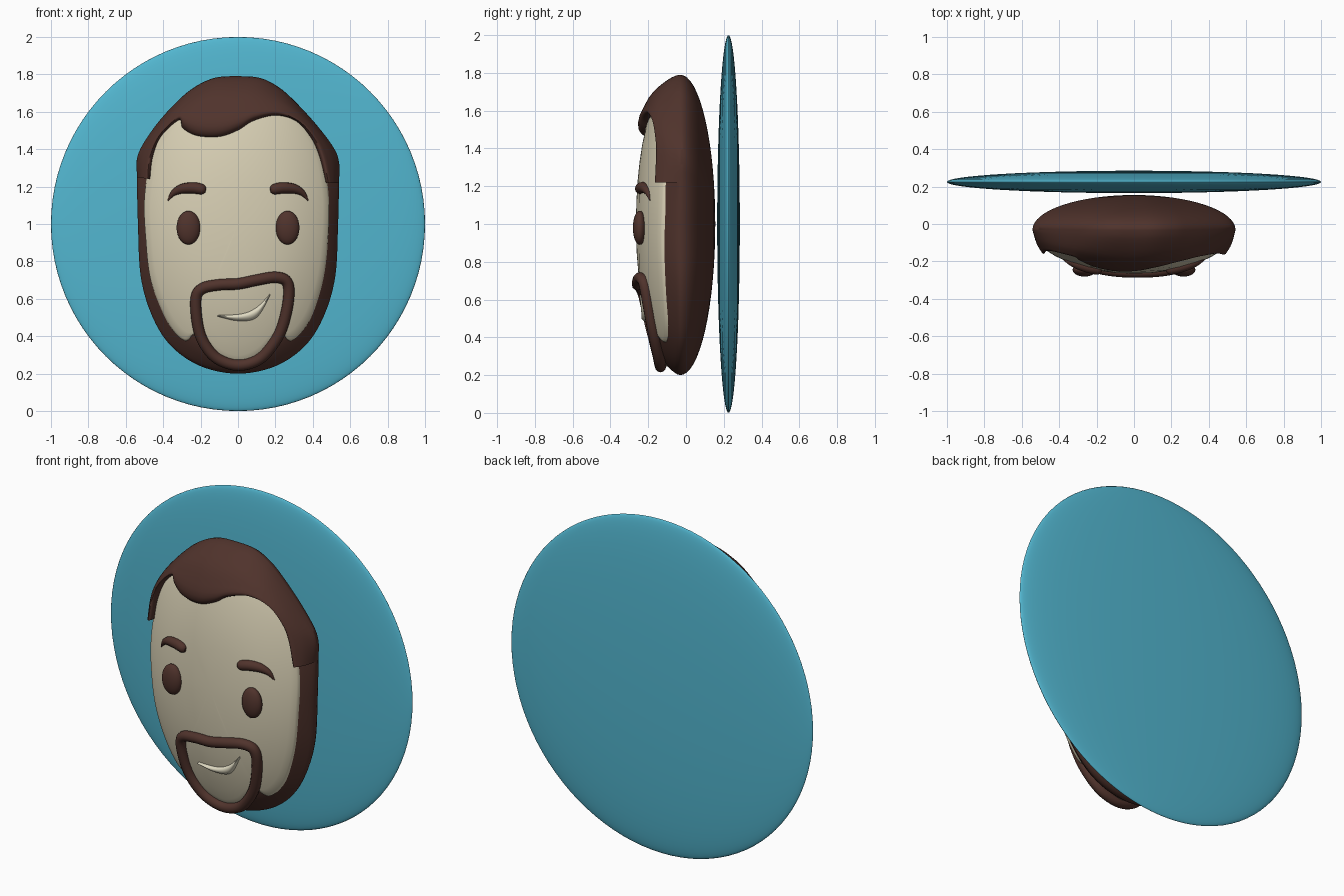
import bpy, bmesh, math
from mathutils import Vector

cube = bpy.data.objects.get("Cube")
if cube:
    bpy.data.objects.remove(cube)


def material(name, rgb):
    m = bpy.data.materials.new(name)
    m.use_nodes = True
    m.diffuse_color = (*rgb, 1)
    m.node_tree.nodes["Principled BSDF"].inputs["Base Color"].default_value = (*rgb, 1)
    return m


BLUE = material("sky blue", (0.085, 0.47, 0.63))
BROWN = material("dark brown", (0.08, 0.033, 0.025))
SKIN = material("pale skin", (0.69, 0.63, 0.46))
TEETH = material("ivory", (0.74, 0.70, 0.54))


def finish(ob, mat, angle=60):
    ob.data.materials.clear()
    ob.data.materials.append(mat)
    bpy.ops.object.select_all(action='DESELECT')
    ob.select_set(True)
    bpy.context.view_layer.objects.active = ob
    bpy.ops.object.shade_smooth_by_angle(angle=math.radians(angle))


def surface(name, rows, mat, closed_rows=False):
    """Skin rows of points with quads: rings, or open strips wrapped round."""
    bm = bmesh.new()
    grid = [[bm.verts.new(p) for p in r] for r in rows]
    n, m = len(grid), len(grid[0])
    for i in range(n if closed_rows else n - 1):
        for j in range(m - 1 if closed_rows else m):
            a, b, k = grid[i], grid[(i + 1) % n], (j + 1) % m
            bm.faces.new((a[j], a[k], b[k], b[j]))
    if closed_rows:
        bm.faces.new([r[0] for r in grid])
        bm.faces.new([r[-1] for r in grid])
    bmesh.ops.remove_doubles(bm, verts=bm.verts, dist=0.0003)
    bmesh.ops.recalc_face_normals(bm, faces=bm.faces)
    me = bpy.data.meshes.new(name)
    bm.to_mesh(me)
    bm.free()
    ob = bpy.data.objects.new(name, me)
    bpy.context.collection.objects.link(ob)
    finish(ob, mat)
    return ob


def spline(pts, closed=False, steps=8):
    """Smooth curve through a few points."""
    p = [Vector(q) for q in pts]
    n = len(p)
    get = (lambda i: p[i % n]) if closed else (lambda i: p[max(0, min(n - 1, i))])
    out = []
    for i in range(n if closed else n - 1):
        a, b, c, d = (get(i + k) for k in (-1, 0, 1, 2))
        for s in range(steps):
            t = s / steps
            out.append(0.5 * (2 * b + (c - a) * t + (2 * a - 5 * b + 4 * c - d) * t * t
                              + (3 * b - a - 3 * c + d) * t ** 3))
    return out if closed else out + [p[-1]]


def front(x, z):
    """Depth of the domed face."""
    q = (x / 0.56) ** 2 + ((z - 1) / 0.86) ** 2
    return -0.265 + 0.12 * q + 0.08 * q * q


def ball(name, loc, size, mat, seg=48):
    bpy.ops.mesh.primitive_uv_sphere_add(segments=seg, ring_count=seg // 2, location=loc)
    ob = bpy.context.object
    ob.name = name
    ob.scale = size
    finish(ob, mat, 180)


def tube(name, pts, radius, mat, closed=False, lift=0.0):
    """Round bar along the face; each point is x, z, thickness."""
    cu = bpy.data.curves.new(name, 'CURVE')
    cu.dimensions = '3D'
    cu.bevel_depth = radius
    cu.bevel_resolution = 4
    cu.use_fill_caps = True
    path = spline(pts, closed)
    sp = cu.splines.new('POLY')
    sp.points.add(len(path) - 1)
    sp.use_cyclic_u = closed
    for pt, (x, z, r) in zip(sp.points, path):
        pt.co = (x, front(x, z) - lift, z, 1)
        pt.radius = r
    ob = bpy.data.objects.new(name, cu)
    bpy.context.collection.objects.link(ob)
    bpy.ops.object.select_all(action='DESELECT')
    ob.select_set(True)
    bpy.context.view_layer.objects.active = ob
    bpy.ops.object.convert(target='MESH')
    finish(bpy.context.object, mat)


# Backing disc
bpy.ops.mesh.primitive_uv_sphere_add(segments=96, ring_count=32, location=(0, 0.225, 1),
                                     rotation=(math.pi / 2, 0, 0))
disc = bpy.context.object
disc.name = "backing_disc"
disc.scale = (1, 1, 0.06)
finish(disc, BLUE, 180)

# Head shell: hair outline, rounded back, domed front
hair_top = [(-0.54, 1.25), (-0.535, 1.37), (-0.46, 1.5), (-0.36, 1.62), (-0.25, 1.72),
            (-0.13, 1.78), (0, 1.79), (0.12, 1.78), (0.22, 1.73), (0.31, 1.65),
            (0.42, 1.53), (0.51, 1.41), (0.54, 1.33), (0.54, 1.22)]
jaw = [(0.535, 1.0), (0.52, 0.72), (0.46, 0.51), (0.36, 0.35), (0.2, 0.24)]
outline = spline(hair_top + jaw + [(0, 0.2)] + [(-x, z) for x, z in reversed(jaw)], True)
MID = Vector((0, 1))
rows = []
for i in range(17):
    a = math.pi / 2 * i / 16
    rows.append([(q.x, -0.03 + 0.185 * math.cos(a), q.y)
                 for q in (MID + (p - MID) * math.sin(a) for p in outline)])
for s in (0.995, 0.98, 0.96, 0.93, 0.89, 0.85, 0.75, 0.6, 0.4, 0.2, 0):
    edge = math.sqrt(1 - (max(0, s - 0.85) / 0.15) ** 2)
    rows.append([(q.x, -0.03 + (front(q.x, q.y) + 0.04) * edge, q.y)
                 for q in (MID + (p - MID) * s for p in outline)])
surface("head_shell", rows, BROWN)

# Face: thin domed patch reaching down to the chin
chin = [(0.48, 0.9), (0.455, 0.7), (0.4, 0.52), (0.34, 0.42), (0.28, 0.375), (0.23, 0.41),
        (0.18, 0.36), (0.1, 0.28)]
brow_line = [(-0.5, 1.15), (-0.45, 1.4), (-0.34, 1.56), (-0.18, 1.57), (0, 1.6),
             (0.18, 1.62), (0.33, 1.57), (0.44, 1.4), (0.485, 1.15)]
face = spline(brow_line + chin + [(0, 0.245)]
              + [(-x - 0.012 * (z > 0.6), z) for x, z in reversed(chin)], True)
rows = []
for s, back in ((1, 0.05), (1, 0.008), (0.985, 0), (0.93, 0), (0.85, 0), (0.7, 0),
                (0.55, 0), (0.4, 0), (0.2, 0), (0, 0)):
    rows.append([(q.x, front(q.x, q.y) + back, q.y)
                 for q in (MID + (p - MID) * s for p in face)])
surface("face", rows, SKIN)


def strip(name, outer, inner, depth, mat, steps=14):
    """Solid between two lines; depth(u, x, z) gives its front."""
    rows = []
    for i in range(steps + 1):
        u = (1 - math.cos(math.pi * i / steps)) / 2
        rows.append([(q.x, depth(u, q.x, q.y), q.y)
                     for q in (a.lerp(b, u) for a, b in zip(outer, inner))])
    surface(name, rows, mat, closed_rows=True)


# Swept hair over the forehead
hairline = [(-0.47, 1.24), (-0.455, 1.36), (-0.41, 1.47), (-0.315, 1.555), (-0.295, 1.51),
            (-0.22, 1.47), (-0.1, 1.465), (0, 1.5), (0.08, 1.55), (0.2, 1.58),
            (0.31, 1.55), (0.39, 1.46), (0.435, 1.36), (0.47, 1.22)]


def hair_depth(u, x, z):
    rim = math.sqrt(1 - max(0, 1 - u / 0.4) ** 2)
    lip = math.sqrt(max(0, 1 - (max(0, u - 0.75) / 0.25) ** 2))
    bump = 0.05 * min(1, 0.3 + u) * lip - 0.012 * (1 - lip)
    return -0.03 + (front(x, z) - bump + 0.03) * rim


strip("swept_hair", spline(hair_top), spline(hairline), hair_depth, BROWN)

# Goatee ring
ring = [(-0.225, 0.6), (-0.19, 0.655), (-0.1, 0.675), (0, 0.68), (0.1, 0.7), (0.2, 0.715),
        (0.262, 0.69), (0.27, 0.6), (0.24, 0.46), (0.19, 0.36), (0.11, 0.275), (0, 0.245),
        (-0.11, 0.28), (-0.18, 0.36), (-0.215, 0.46)]
tube("goatee", [(x, z, 1) for x, z in ring], 0.03, BROWN, True, 0.01)

# Smile
smile_top = spline([(-0.11, 0.512), (0.02, 0.52), (0.1, 0.555), (0.17, 0.625)])
smile_low = spline([(-0.11, 0.506), (0, 0.482), (0.1, 0.5), (0.17, 0.615)])
strip("smile", smile_top, smile_low,
      lambda u, x, z: front(x, z) + 0.004 - 0.024 * math.sqrt(max(0, 1 - (2 * u - 1) ** 2)), TEETH)

# Eyes and eyebrows
for side, name in ((1, "left"), (-1, "right")):
    ball(name + "_eye", (side * 0.265, -0.245, 0.98), (0.063, 0.036, 0.09), BROWN)
    brow = [(0.375, 1.125, 0.1), (0.345, 1.165, 0.6), (0.3, 1.188, 0.95),
            (0.24, 1.193, 1.1), (0.19, 1.185, 1), (0.172, 1.182, 0.45)]
    tube(name + "_eyebrow", [(side * x, z, r) for x, z, r in brow], 0.027, BROWN)
